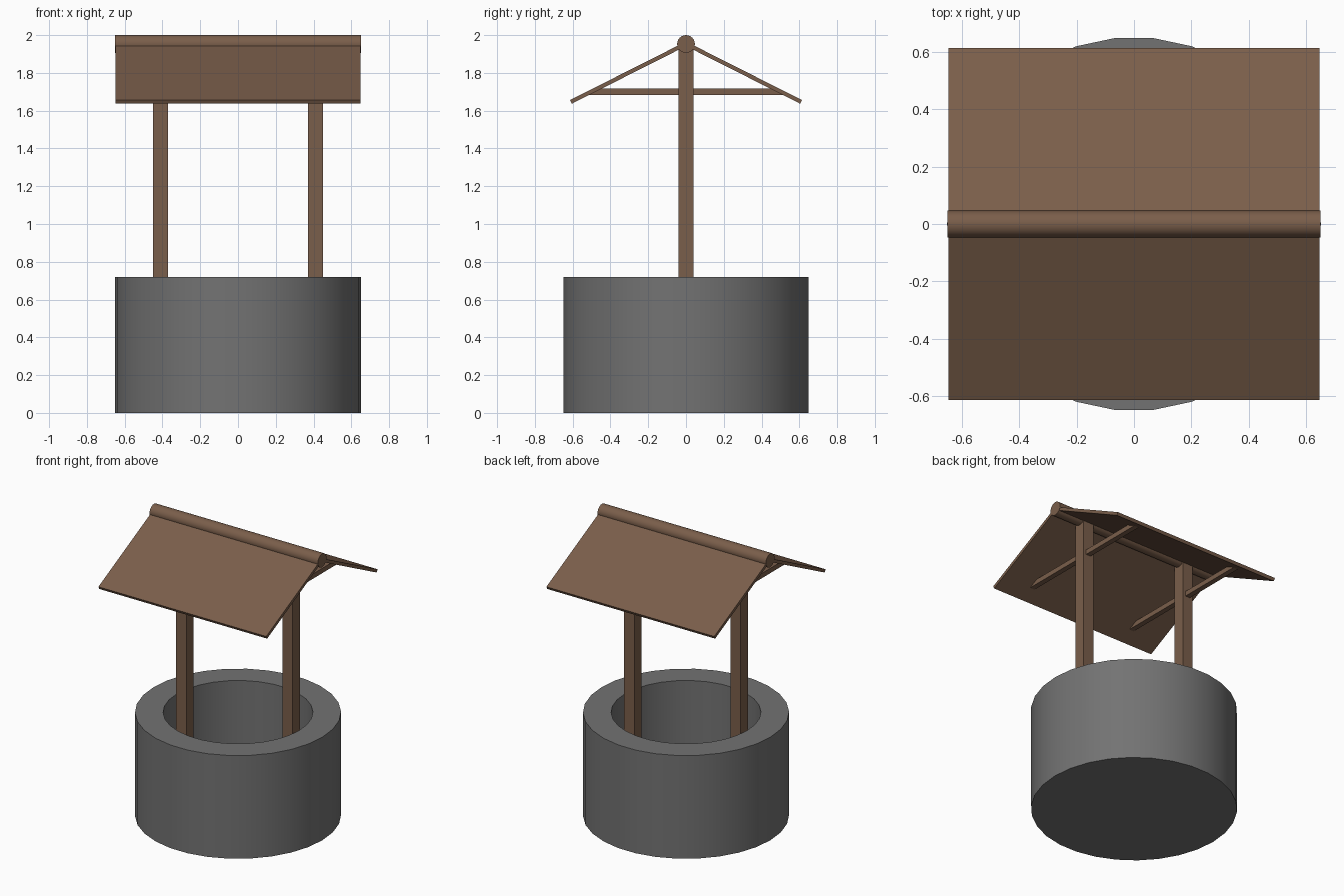
import bpy, bmesh, math
from mathutils import Vector

if "Cube" in bpy.data.objects:
    bpy.data.objects.remove(bpy.data.objects["Cube"])


def material(name, rgb):
    m = bpy.data.materials.new(name)
    m.diffuse_color = (*rgb, 1)
    m.use_nodes = True
    m.node_tree.nodes["Principled BSDF"].inputs["Base Color"].default_value = m.diffuse_color
    return m


STONE = material("stone grey", (0.171, 0.171, 0.171))
WOOD = material("brown wood", (0.195, 0.112, 0.069))


def finish(name, bm, mat, smooth=False):
    bmesh.ops.recalc_face_normals(bm, faces=bm.faces)
    me = bpy.data.meshes.new(name)
    bm.to_mesh(me)
    bm.free()
    me.materials.append(mat)
    ob = bpy.data.objects.new(name, me)
    bpy.context.collection.objects.link(ob)
    if smooth:
        bpy.ops.object.select_all(action='DESELECT')
        ob.select_set(True)
        bpy.context.view_layer.objects.active = ob
        bpy.ops.object.shade_smooth_by_angle(angle=math.radians(35))
    return ob


def prism(name, profile, x0, x1, mat, smooth=False):
    """Extrude a (y, z) profile from x0 to x1."""
    bm = bmesh.new()
    f = bm.faces.new([bm.verts.new((x0, y, z)) for y, z in profile])
    ext = bmesh.ops.extrude_face_region(bm, geom=[f])
    verts = [v for v in ext["geom"] if isinstance(v, bmesh.types.BMVert)]
    bmesh.ops.translate(bm, verts=verts, vec=Vector((x1 - x0, 0, 0)))
    return finish(name, bm, mat, smooth)


# Stone well: outer wall, flat rim, inner wall and floor
N = 30
bm = bmesh.new()
rings = []
for r, z in [(0.652, 0), (0.652, 0.72), (0.474, 0.72), (0.474, 0.08)]:
    rings.append([bm.verts.new((r * math.cos(2 * math.pi * i / N),
                                r * math.sin(2 * math.pi * i / N), z))
                  for i in range(N)])
for a, b in zip(rings, rings[1:]):
    for i in range(N):
        j = (i + 1) % N
        bm.faces.new((a[i], a[j], b[j], b[i]))
bm.faces.new(rings[0])
bm.faces.new(rings[-1])
finish("stone_well", bm, STONE, True)

# Posts standing inside the well, each with a cross beam trimmed to the roof slope
for side, x in (("left", -0.41), ("right", 0.41)):
    prism(side + "_post", [(-0.04, 0.08), (0.04, 0.08), (0.04, 1.95), (-0.04, 1.95)],
          x - 0.04, x + 0.04, WOOD)
    prism(side + "_cross_beam", [(-0.525, 1.683), (0.525, 1.683), (0.46, 1.717), (-0.46, 1.717)],
          x - 0.018, x + 0.018, WOOD)

# Two sloping roof boards
for side, s in (("front", -1), ("back", 1)):
    prism(side + "_roof_board",
          [(0, 1.966), (s * 0.614, 1.656), (s * 0.604, 1.637), (0, 1.942)],
          -0.648, 0.648, WOOD)

# Round ridge pole
prism("ridge_pole", [(0.047 * math.cos(2 * math.pi * i / 24),
                      1.953 + 0.047 * math.sin(2 * math.pi * i / 24)) for i in range(24)],
      -0.65, 0.65, WOOD, True)
